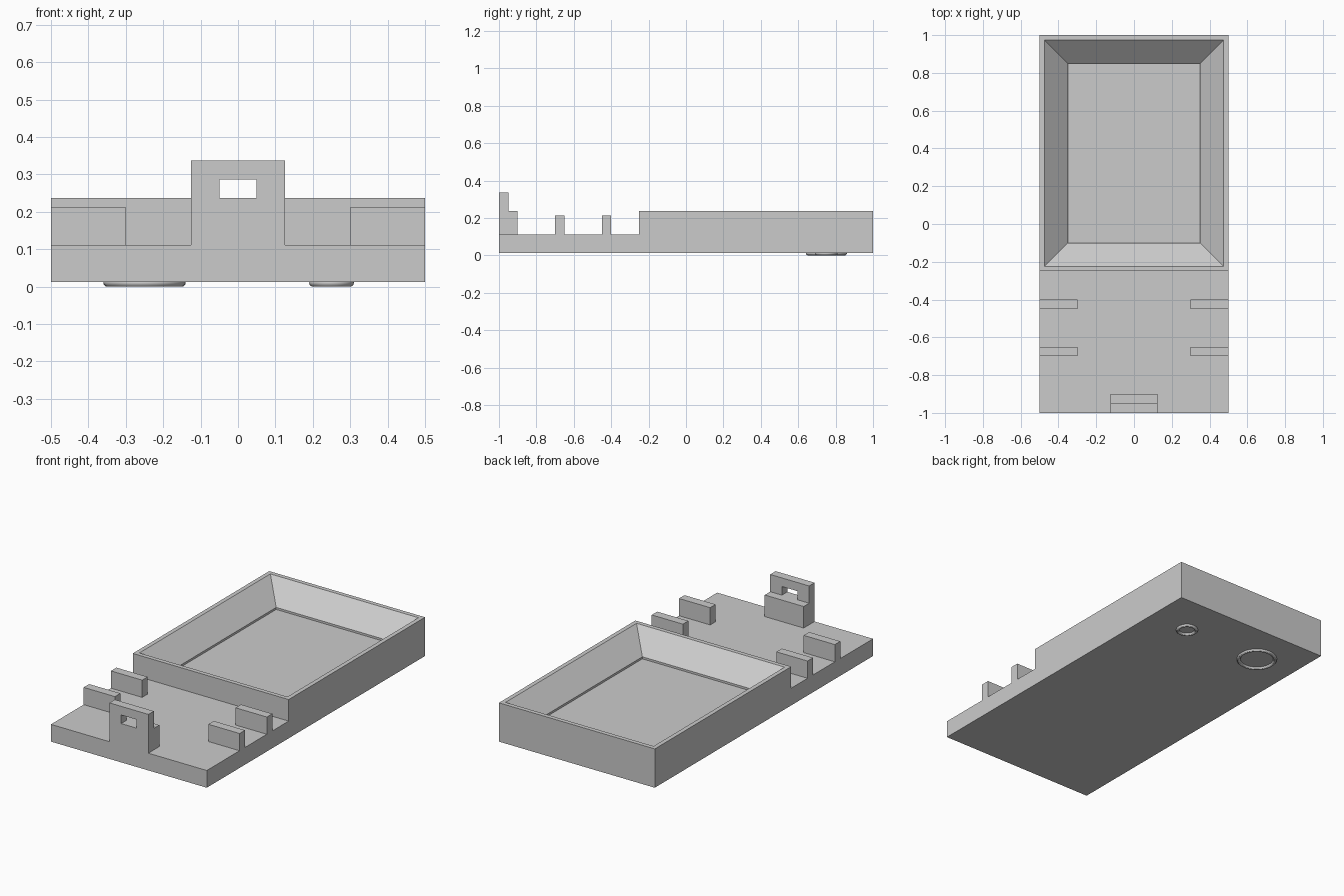
import bpy
import bmesh
from mathutils import Vector

cube = bpy.data.objects.get("Cube")
if cube:
    bpy.data.objects.remove(cube)

grey = bpy.data.materials.new("plain grey")
grey.use_nodes = True
colour = (0.6, 0.6, 0.6, 1)
grey.diffuse_color = colour
grey.node_tree.nodes["Principled BSDF"].inputs["Base Color"].default_value = colour

BOTTOM = 0.012
DECK = BOTTOM + 0.1
RIM = DECK + 0.125


def finish(name, bm):
    bmesh.ops.recalc_face_normals(bm, faces=bm.faces)
    mesh = bpy.data.meshes.new(name)
    bm.to_mesh(mesh)
    bm.free()
    mesh.materials.append(grey)
    obj = bpy.data.objects.new(name, mesh)
    bpy.context.collection.objects.link(obj)
    return obj


def prism(name, profile, direction):
    """Extrude a closed outline along a direction."""
    bm = bmesh.new()
    face = bm.faces.new([bm.verts.new(p) for p in profile])
    result = bmesh.ops.extrude_face_region(bm, geom=[face], use_keep_orig=True)
    moved = [v for v in result["geom"] if isinstance(v, bmesh.types.BMVert)]
    bmesh.ops.translate(bm, verts=moved, vec=Vector(direction))
    return finish(name, bm)


def box(name, x0, x1, y0, y1, z0, z1):
    outline = [(x0, y0, z0), (x1, y0, z0), (x1, y1, z0), (x0, y1, z0)]
    return prism(name, outline, (0, 0, z1 - z0))


def tray_wall(name, centre_y, rings):
    """Join rectangular rings of (half width, half length, height) in order."""
    bm = bmesh.new()
    loops = []
    for w, l, z in rings:
        corners = [(-w, -l), (w, -l), (w, l), (-w, l)]
        loops.append([bm.verts.new((x, centre_y + y, z)) for x, y in corners])
    for a, b in zip(loops, loops[1:]):
        for i in range(4):
            j = (i + 1) % 4
            bm.faces.new((a[i], a[j], b[j], b[i]))
    return finish(name, bm)


# Base slab and the deep tray with sloping inner walls
box("base_slab", -0.5, 0.5, -1, 1, BOTTOM, DECK)
tray_wall("tray_wall", 0.375, [
    (0.5, 0.625, DECK), (0.5, 0.625, RIM), (0.475, 0.6, RIM),
    (0.35, 0.475, DECK + 0.012), (0.35, 0.475, DECK)])

# Two pairs of upright tabs along the sides
for side, x in (("right", -0.4), ("left", 0.4)):
    for place, y in (("front", -0.7), ("rear", -0.45)):
        box(f"{place}_{side}_tab", x - 0.1, x + 0.1, y, y + 0.05, DECK, DECK + 0.1)

# Front bracket: a block with a slotted loop above it
box("bracket_block", -0.125, 0.125, -1, -0.9, DECK, RIM)
outer, inner = 0.125, 0.05
arch = [(-outer, 0), (-outer, 0.1), (outer, 0.1), (outer, 0),
        (inner, 0), (inner, 0.05), (-inner, 0.05), (-inner, 0)]
prism("bracket_loop", [(x, -1, RIM + z) for x, z in arch], (0, 0.05, 0))

# Raised rings underneath
for name, x, radius in (("large_ring", -0.25, 0.1), ("small_ring", 0.25, 0.05)):
    bpy.ops.mesh.primitive_torus_add(
        location=(x, 0.75, 0.01), major_radius=radius, minor_radius=0.01,
        major_segments=48, minor_segments=12)
    ring = bpy.context.object
    ring.name = name
    ring.data.materials.append(grey)
    bpy.ops.object.shade_smooth_by_angle()
